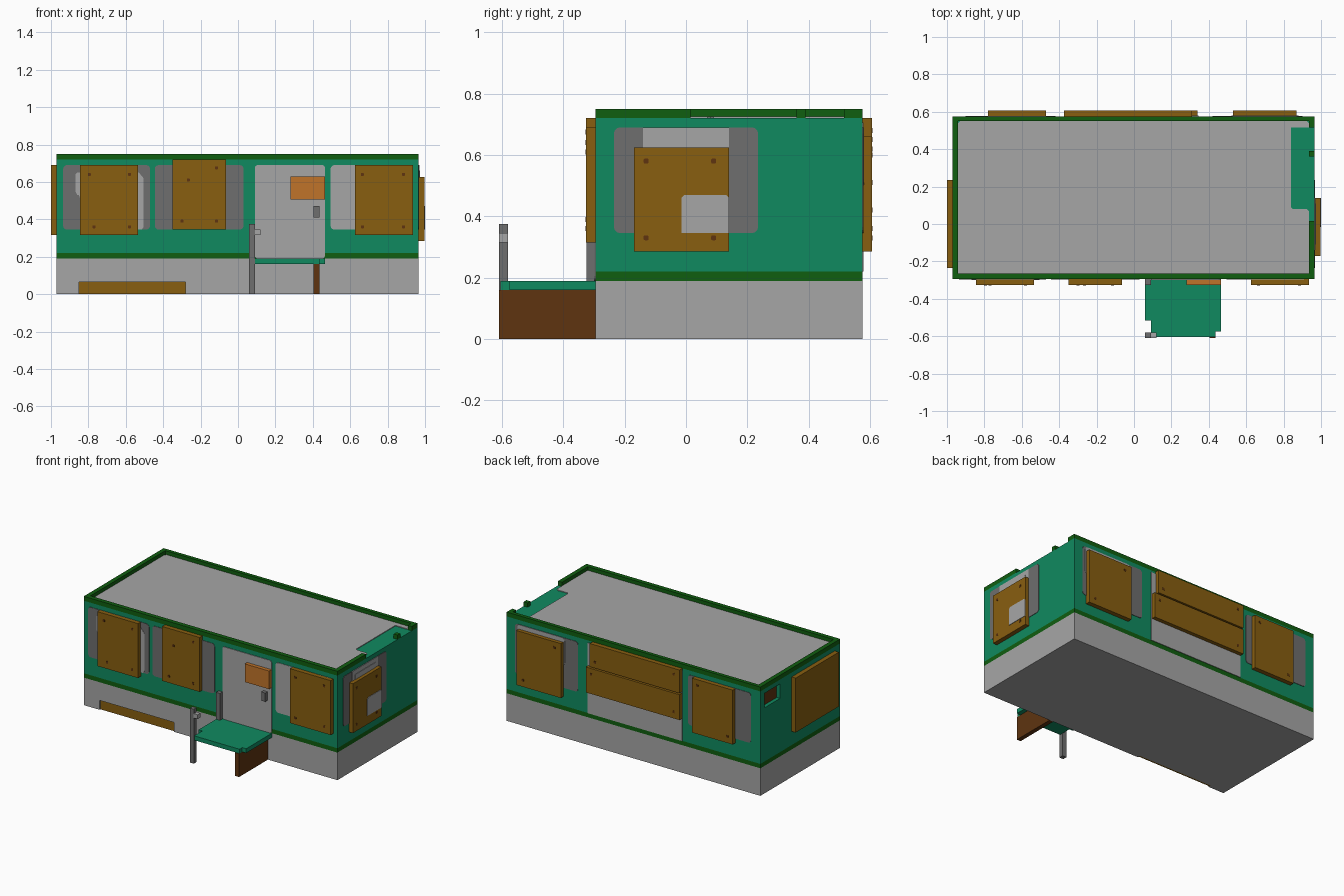
import bpy
import bmesh
import math

cube = bpy.data.objects.get("Cube")
if cube:
    bpy.data.objects.remove(cube, do_unlink=True)


def material(name, r, g, b):
    m = bpy.data.materials.new(name)
    m.use_nodes = True
    m.diffuse_color = (r, g, b, 1)
    m.node_tree.nodes["Principled BSDF"].inputs["Base Color"].default_value = (r, g, b, 1)
    return m


TEAL = material("teal wall", .005, .254, .117)
GREEN = material("dark green trim", .005, .112, .005)
LIGHT = material("light grey", .381, .381, .381)
DARK = material("dark grey", .156, .156, .156)
WOOD = material("board wood", .246, .112, .005)
BROWN = material("dark brown", .112, .034, .005)
ORANGE = material("orange sign", .527, .174, .023)

# Outer wall limits
X0, X1, Y0, Y1 = -.97, .965, -.295, .575
SIDES = {
    "front": lambda u, v, d: (u, Y0 - d, v),
    "back": lambda u, v, d: (u, Y1 + d, v),
    "right": lambda u, v, d: (X1 + d, u, v),
    "left": lambda u, v, d: (X0 - d, u, v),
    "top": lambda u, v, d: (u, v, d),
}


def prism(name, side, pts, d0, d1, mat):
    """Outline on one side of the cabin, extruded outward from d0 to d1."""
    place = SIDES[side]
    bm = bmesh.new()
    low = [bm.verts.new(place(u, v, d0)) for u, v in pts]
    high = [bm.verts.new(place(u, v, d1)) for u, v in pts]
    bm.faces.new(low)
    bm.faces.new(high)
    n = len(pts)
    for i in range(n):
        j = (i + 1) % n
        bm.faces.new((low[i], low[j], high[j], high[i]))
    bmesh.ops.recalc_face_normals(bm, faces=bm.faces)
    mesh = bpy.data.meshes.new(name)
    bm.to_mesh(mesh)
    bm.free()
    mesh.materials.append(mat)
    ob = bpy.data.objects.new(name, mesh)
    bpy.context.collection.objects.link(ob)
    return ob


def rect(u0, u1, v0, v1, r=0):
    if not r:
        return [(u0, v0), (u1, v0), (u1, v1), (u0, v1)]
    pts = []
    corners = [(u1 - r, v1 - r), (u0 + r, v1 - r), (u0 + r, v0 + r), (u1 - r, v0 + r)]
    for k, (cu, cv) in enumerate(corners):
        for s in range(4):
            a = math.pi / 2 * (k + s / 3)
            pts.append((cu + r * math.cos(a), cv + r * math.sin(a)))
    return pts


def box(name, x0, x1, y0, y1, z0, z1, mat):
    return prism(name, "top", rect(x0, x1, y0, y1), z0, z1, mat)


def pane(name, side, u0, u1, v0, v1, mat, depth=.003, r=.02):
    return prism(name, side, rect(u0, u1, v0, v1, r), -.002, depth, mat)


def board(name, side, u0, u1, v0, v1, nails=()):
    prism(name, side, rect(u0, u1, v0, v1), 0, .031, WOOD)
    for u, v in nails:
        prism(name + "_nail", side, rect(u - .008, u + .008, v - .008, v + .008, .004),
              .03, .033, BROWN)


# Foundation with a shallow recess for the vent
box("foundation", X0, X1, -.275, Y1, 0, .19, LIGHT)
box("foundation_front_left", X0, -.85, Y0, -.275, 0, .19, LIGHT)
box("foundation_front_right", -.28, X1, Y0, -.275, 0, .19, LIGHT)
box("foundation_vent_lintel", -.85, -.28, Y0, -.275, .065, .19, LIGHT)
box("foundation_vent", -.85, -.28, -.286, -.275, 0, .065, WOOD)

# Walls, with a small opening in the left end
box("lower_trim", X0, X1, Y0, Y1, .19, .22, GREEN)
box("walls", X0 + .03, X1, Y0, Y1, .22, .72, TEAL)
for part in (rect(Y0, .36, .22, .72), rect(.53, Y1, .22, .72),
             rect(.36, .53, .22, .59), rect(.36, .53, .69, .72)):
    prism("left_end_wall", "left", part, -.03, 0, TEAL)
prism("opening_back", "left", rect(.36, .53, .59, .69), -.03, -.026, BROWN)

# Roof sheet with a broken edge showing the wall structure
prism("roof", "top", [(-.94, -.265), (.935, -.265), (.935, .07), (.925, .08), (.85, .08),
                      (.84, .09), (.84, .515), (.935, .515), (.935, .54), (.925, .55),
                      (-.93, .55), (-.94, .54)], .715, .725, LIGHT)
box("roof_trim_front", X0, X1, Y0, -.265, .72, .75, GREEN)
box("roof_trim_back", X0, X1, .55, Y1, .72, .75, GREEN)
box("roof_trim_left", X0, -.94, -.265, .55, .72, .75, GREEN)
for a, b in ((-.265, .015), (.36, .39), (.515, .55)):
    box("roof_trim_right_piece", .935, X1, a, b, .72, .75, GREEN)

# Front windows and door
pane("front_window_left", "front", -.935, -.47, .345, .69, DARK)
prism("front_window_shard", "front",
      [(-.85, .53), (-.86, .53), (-.87, .55), (-.87, .64), (-.86, .65), (-.53, .65),
       (-.505, .62), (-.505, .36), (-.515, .345), (-.8, .345)], 0, .005, LIGHT)
pane("front_window_middle", "front", -.445, .03, .345, .69, DARK)
pane("front_window_right", "front", .495, .93, .345, .69, LIGHT)
prism("door", "front", rect(.09, .465, .19, .69, .015), -.002, .004, LIGHT)
prism("door_sign", "front", rect(.28, .465, .505, .63), 0, .03, ORANGE)
prism("door_handle", "front", rect(.405, .435, .41, .47), 0, .03, DARK)

# Front boards
board("front_board_left", "front", -.845, -.535, .315, .69,
      [(-.795, .64), (-.58, .64), (-.77, .36), (-.58, .36)])
board("front_board_middle", "front", -.35, -.065, .345, .72,
      [(-.265, .61), (-.115, .675), (-.3, .39), (-.115, .39)])
board("front_board_right", "front", .625, .935, .315, .69,
      [(u, v) for u in (.665, .885) for v in (.36, .64)])

# Right end
pane("right_window", "right", -.235, .235, .345, .69, DARK)
prism("right_window_shard", "right", rect(-.14, .14, .5, .69), 0, .005, LIGHT)
prism("right_window_ledge", "right", rect(-.11, .11, .6, .66), 0, .008, LIGHT)
board("right_board", "right", -.17, .14, .285, .625,
      [(u, v) for u in (-.13, .09) for v in (.33, .58)])
prism("right_board_gap", "right", [(-.015, .345), (.14, .345), (.14, .46), (.13, .47),
                                   (-.005, .47), (-.015, .46)], .03, .034, LIGHT)

# Left end
board("left_board", "left", -.235, .235, .315, .69)

# Back windows, shutter and boards
pane("back_window_left", "back", .42, .9, .345, .69, DARK)
pane("back_window_left_shard", "back", .52, .88, .5, .69, LIGHT, .005)
pane("back_window_right", "back", -.9, -.42, .345, .69, DARK)
prism("back_shutter", "back", rect(-.375, .345, .22, .705), -.002, .004, LIGHT)
board("back_board_left", "back", .53, .87, .285, .66, [(.58, .62), (.82, .33)])
board("back_board_upper", "back", -.375, .31, .56, .72, [(.27, .6), (-.33, .68)])
board("back_board_lower", "back", -.375, .34, .375, .55, [(.3, .51), (-.33, .42)])
board("back_board_right", "back", -.78, -.47, .315, .69, [(-.51, .65), (-.74, .36)])

# Porch: broken deck, side support and rail posts
prism("porch_deck", "top", [(.06, Y0), (.465, Y0), (.465, -.575), (.435, -.575),
                            (.435, -.605), (.09, -.605), (.09, -.515), (.06, -.515)],
      .16, .19, TEAL)
box("porch_support", .405, .435, -.61, Y0, 0, .16, BROWN)
box("porch_front_post", .06, .09, -.61, -.58, 0, .375, DARK)
box("porch_back_post", .06, .09, -.325, Y0, .16, .375, DARK)
box("porch_rail_stub", .09, .12, -.61, -.58, .315, .345, LIGHT)
prism("porch_rail_mark", "top", rect(.085, .0915, -.61, -.58), .315, .345, LIGHT)
